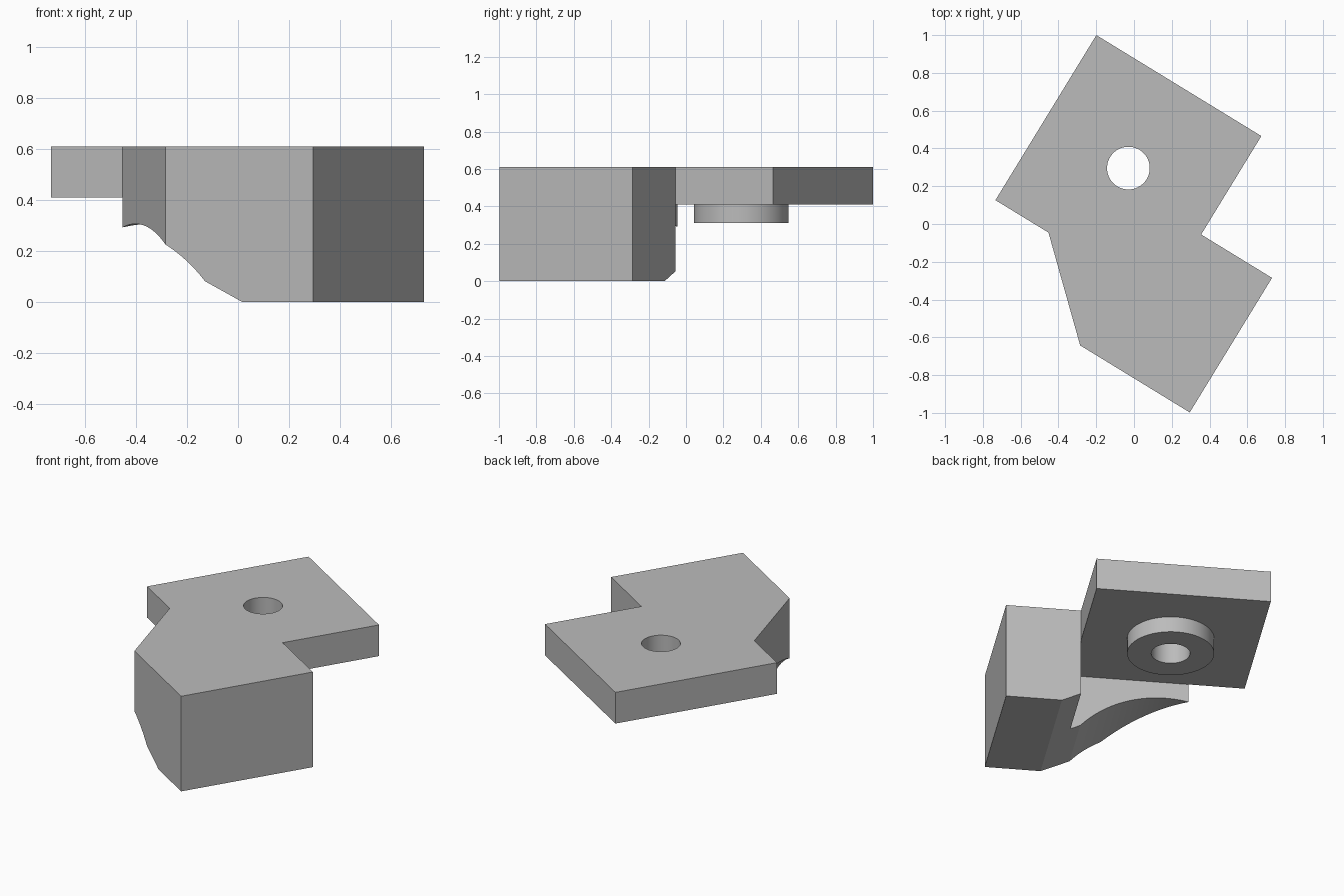
import bpy, bmesh, math
from mathutils import Matrix, Vector

cube = bpy.data.objects.get("Cube")
if cube:
    bpy.data.objects.remove(cube, do_unlink=True)

# The whole model is drawn square, then turned about the plate's inner corner
PLACE = Matrix.Translation((0.14, -0.408, 0)) @ Matrix.Rotation(math.radians(-31.45), 4, "Z")
PLATE, TOP, UNDER, BOSS_Z = 1.024, 0.61, 0.41, 0.31
HOLE = (-PLATE / 2, PLATE / 2)

grey = bpy.data.materials.new("plain grey")
grey.use_nodes = True
colour = (0.5, 0.5, 0.5, 1)
grey.diffuse_color = colour
grey.node_tree.nodes["Principled BSDF"].inputs["Base Color"].default_value = colour


def prism(name, outline, sweep):
    """Solid made by sweeping a closed outline along a vector."""
    bm = bmesh.new()
    face = bm.faces.new([bm.verts.new(p) for p in outline])
    swept = bmesh.ops.extrude_face_region(bm, geom=[face])["geom"]
    bmesh.ops.translate(bm, vec=Vector(sweep),
                        verts=[g for g in swept if isinstance(g, bmesh.types.BMVert)])
    bmesh.ops.recalc_face_normals(bm, faces=bm.faces)
    mesh = bpy.data.meshes.new(name)
    bm.to_mesh(mesh)
    bm.free()
    mesh.materials.append(grey)
    obj = bpy.data.objects.new(name, mesh)
    bpy.context.collection.objects.link(obj)
    obj.matrix_world = PLACE
    return obj


def disc(name, radius, low, high):
    ring = [(HOLE[0] + radius * math.cos(math.tau * i / 64),
             HOLE[1] + radius * math.sin(math.tau * i / 64), low) for i in range(64)]
    return prism(name, ring, (0, 0, high - low))


def combine(obj, tool, operation):
    mod = obj.modifiers.new("shape", "BOOLEAN")
    mod.object, mod.operation, mod.solver = tool, operation, "EXACT"
    bpy.context.view_layer.objects.active = obj
    bpy.ops.object.modifier_apply(modifier=mod.name)


# Square plate and the round boss beneath it
plate = prism("plate", [(x, y, UNDER) for x, y in
                        ((-PLATE, 0), (0, 0), (0, PLATE), (-PLATE, PLATE))],
              (0, 0, TOP - UNDER))
boss = disc("boss", 0.253, BOSS_Z, UNDER)

# Bore through both
bore = disc("bore_cutter", 0.113, 0.2, 0.8)
for part in (plate, boss):
    combine(part, bore, "DIFFERENCE")

# Angled block wrapped round the plate corner
block = prism("block", [(x, y, 0) for x, y in
                        ((-0.695, 0), (-0.24, -0.422), (0.44, -0.422),
                         (0.44, 0.413), (0, 0.413), (0, 0))], (0, 0, TOP))

# Underside of the block: a ramp running into a shallow arch
arch = []
for i in range(33):
    x = -0.058 - 0.692 * i / 32
    arch.append((x, -1, math.sqrt(0.672 ** 2 - (x + 0.56) ** 2) - 0.366))
ramp = [(-0.75, -1, -0.2), (0.3, -1, -0.2), (0.3, -1, -0.0885), (0.112, -1, 0)]
scoop = prism("underside_cutter", ramp + arch, (0, 2, 0))
combine(block, scoop, "DIFFERENCE")

for cutter in (bore, scoop):
    bpy.data.objects.remove(cutter, do_unlink=True)

# Smooth the curved walls, keep the edges sharp
bpy.ops.object.select_all(action="DESELECT")
for part in (plate, boss, block):
    part.select_set(True)
bpy.context.view_layer.objects.active = block
bpy.ops.object.shade_smooth_by_angle(angle=math.radians(12))
